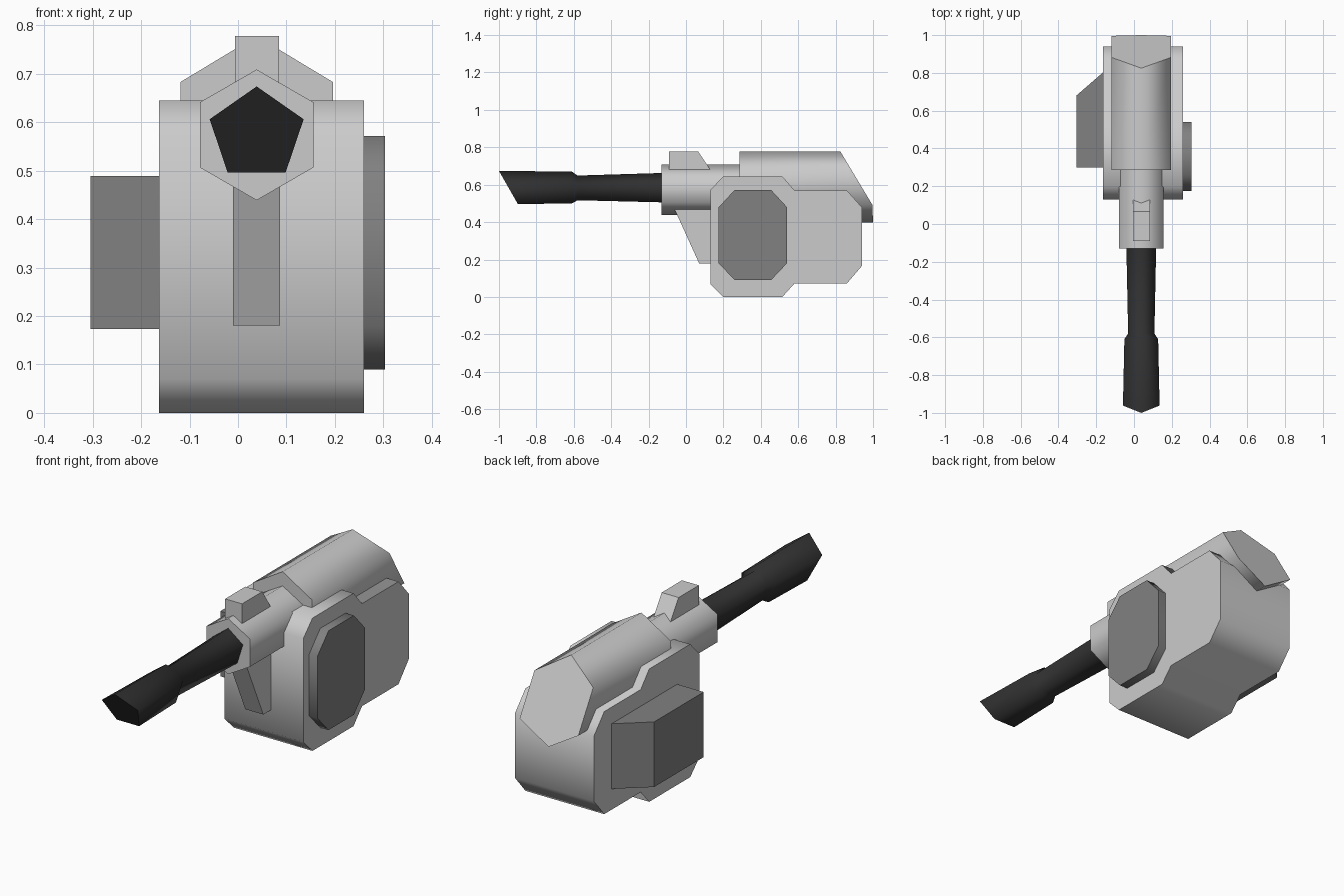
import bpy, bmesh, math

if "Cube" in bpy.data.objects:
    bpy.data.objects.remove(bpy.data.objects["Cube"])

CX = 0.0385  # gun axis offset from the model centre


def material(name, v):
    m = bpy.data.materials.new(name)
    m.diffuse_color = (v, v, v, 1)
    m.use_nodes = True
    m.node_tree.nodes["Principled BSDF"].inputs["Base Color"].default_value = m.diffuse_color
    return m


dark = material("dark_grey", 0.22)
black = material("near_black", 0.03)


def loft(name, rings, smooth=0, mat=None):
    """Skin rings of equal point count, cap both ends with sharp edges."""
    bm = bmesh.new()
    loops = [[bm.verts.new(p) for p in ring] for ring in rings]
    n = len(loops[0])
    for a, b in zip(loops, loops[1:]):
        for i in range(n):
            j = (i + 1) % n
            bm.faces.new((a[i], a[j], b[j], b[i]))
    caps = [bm.faces.new(loops[0]), bm.faces.new(loops[-1])]
    bmesh.ops.recalc_face_normals(bm, faces=bm.faces[:])
    limit = math.radians(smooth)
    for f in bm.faces:
        f.smooth = smooth > 0 and f not in caps
    for e in bm.edges:
        on_cap = any(f in caps for f in e.link_faces)
        e.smooth = not on_cap and e.calc_face_angle(0) <= limit
    me = bpy.data.meshes.new(name)
    bm.to_mesh(me)
    bm.free()
    if mat:
        me.materials.append(mat)
    ob = bpy.data.objects.new(name, me)
    bpy.context.collection.objects.link(ob)
    return ob


def side_profile(name, yz, x0, x1, **kw):
    return loft(name, [[(x, y, z) for y, z in yz] for x in (x0, x1)], **kw)


def ring(sides, r, y, zc, slant=0.0, rx=None):
    """Upright polygon around the gun axis, point up; slant leans it in y."""
    pts = []
    for i in range(sides):
        a = 2 * math.pi * i / sides
        dz = r * math.cos(a)
        pts.append((CX + (rx or r) * math.sin(a), y + slant * (r - dz), zc + dz))
    return pts


# Main body with chamfered corners and a stepped front block
side_profile("body", [(.13, .07), (.2, 0), (.515, 0), (.58, .072), (.86, .072),
                      (.94, .165), (.94, .48), (.86, .57), (.58, .57),
                      (.515, .645), (.2, .645), (.13, .572)],
             -.163, .26, smooth=75)

# Octagonal plate on the right
side_profile("side_plate", [(.175, .18), (.26, .09), (.455, .09), (.54, .18),
                            (.54, .48), (.455, .572), (.26, .572), (.175, .48)],
             .255, .304, smooth=75, mat=dark)

# Box on the left with an angled rear
box = [(-.305, .3), (-.155, .3), (-.155, .81), (-.305, .68)]
loft("side_box", [[(x, y, z) for x, y in box] for z in (.173, .489)], mat=dark)

# Hexagonal front sleeve
loft("front_sleeve", [ring(6, .135, y, .574) for y in (-.13, .32)], smooth=75)

# Rear housing, its back cut at a slope
front = ring(6, .19, .287, .588, rx=.182)
back = [(x, min(1.0, .825 + .6 * (.778 - z)), z) for x, y, z in front]
loft("rear_housing", [front, back], smooth=75)

# Tapered pentagonal barrel with a slanted muzzle
loft("barrel", [ring(5, .087, -.12, .576, rx=.083),
                ring(5, .073, -.58, .576),
                ring(5, .094, -.61, .576),
                ring(5, .098, -1.0, .576, slant=.57, rx=.102)],
     smooth=75, mat=black)

# Sight block on the sleeve and brace under it
side_profile("sight", [(-.09, .66), (-.09, .778), (.065, .778), (.13, .68), (.13, .66)],
             -.006, .085)
side_profile("front_brace", [(-.08, .51), (.07, .18), (.15, .18), (.15, .51)],
             -.01, .087)
